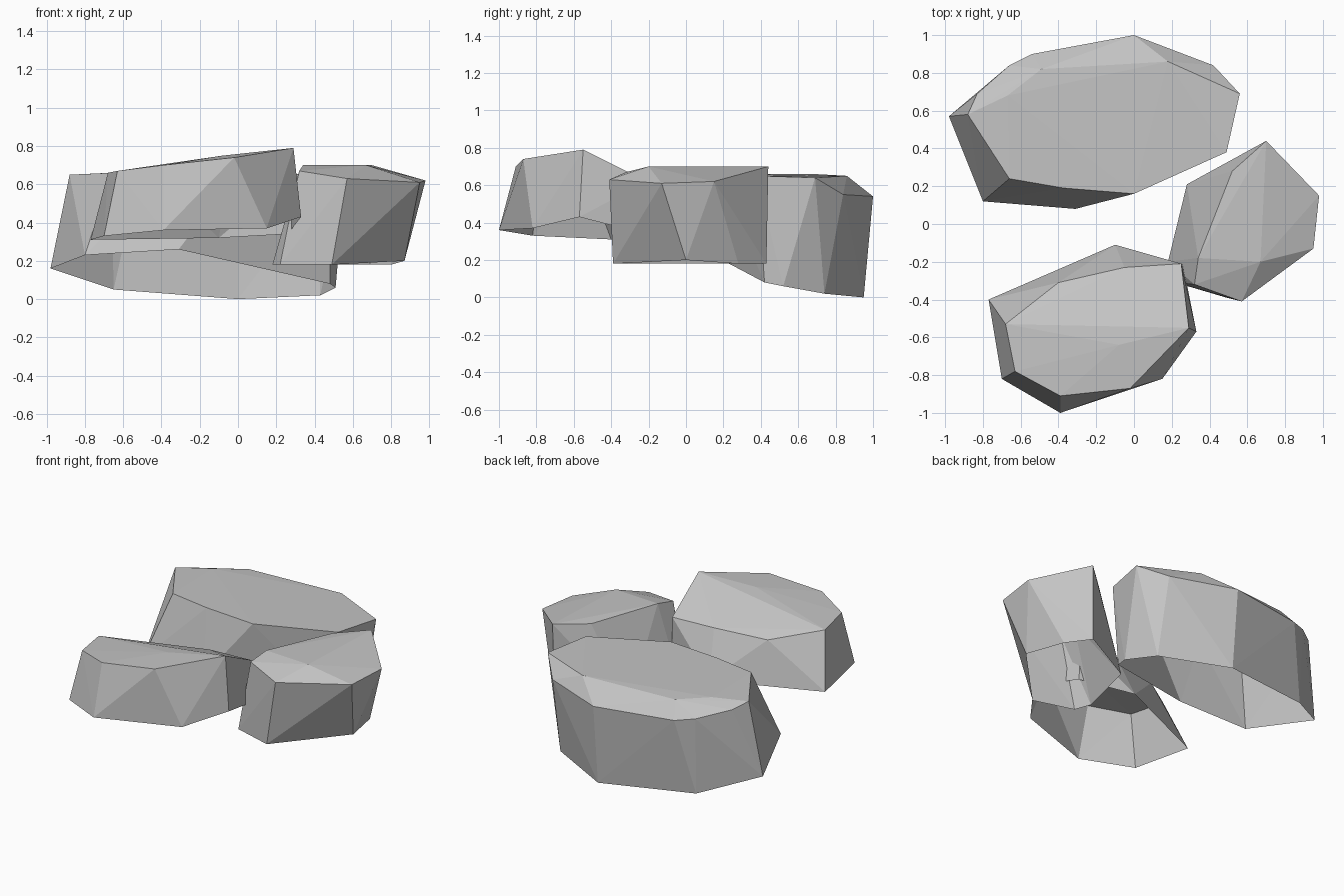
import bpy
import bmesh
from mathutils import Vector

# Remove the default object only
default_cube = bpy.data.objects.get("Cube")
if default_cube:
    bpy.data.objects.remove(default_cube, do_unlink=True)

# Single stone colour
STONE = (0.55, 0.55, 0.55, 1.0)
stone = bpy.data.materials.new("grey_stone")
stone.use_nodes = True
stone.diffuse_color = STONE
stone_shader = next(n for n in stone.node_tree.nodes if n.type == 'BSDF_PRINCIPLED')
stone_shader.inputs["Base Color"].default_value = STONE
stone_shader.inputs["Roughness"].default_value = 0.9


def make_rock(name, crown, shoulder, base):
    """Wrap a faceted shell, open below, around three rings of corners in hundredths."""
    bm = bmesh.new()
    for corner in crown + shoulder:
        bm.verts.new(Vector(corner) / 100)
    rim = {bm.verts.new(Vector(corner) / 100) for corner in base}
    hull = bmesh.ops.convex_hull(bm, input=bm.verts[:], use_existing_faces=False)
    bmesh.ops.recalc_face_normals(bm, faces=bm.faces[:])

    # Open the underside: every face that touches only the base ring
    underside = [face for face in bm.faces if rim.issuperset(face.verts)]
    bmesh.ops.delete(bm, geom=underside, context='FACES')

    # Drop corners that ended up inside the hull
    loose = [vert for vert in bm.verts if not vert.link_faces]
    bmesh.ops.delete(bm, geom=loose, context='VERTS')

    mesh = bpy.data.meshes.new(name)
    bm.to_mesh(mesh)
    bm.free()
    mesh.materials.append(stone)
    mesh.shade_flat()
    rock = bpy.data.objects.new(name, mesh)
    bpy.context.scene.collection.objects.link(rock)


# Large slab at the back, with a bevelled rear rim and a base sinking backwards
make_rock(
    "back_rock",
    crown=[(-88, 58, 65), (-66, 24, 66), (-37, 19, 66), (0, 16, 66), (49, 38, 65),
           (56, 69, 64), (18, 86, 65), (-49, 82, 65), (-67, 68, 66)],
    shoulder=[(-83, 69, 62), (-66, 84, 57), (-54, 90, 55), (0, 100, 54), (42, 84, 55)],
    base=[(-98, 57, 16), (-80, 12, 23), (-31, 8, 26), (48, 42, 8),
          (51, 52, 6), (43, 74, 2), (0, 95, 0), (-65, 82, 5)],
)

# Raised boulder at the front, with a top that falls away to the rear
make_rock(
    "front_rock",
    crown=[(-63, -78, 67), (-39, -91, 70), (-2, -87, 74), (29, -55, 79),
           (-8, -64, 75), (-68, -53, 66)],
    shoulder=[(25, -21, 62), (-5, -23, 62), (-40, -31, 60)],
    base=[(-77, -40, 31), (-70, -82, 33), (-39, -100, 36), (15, -82, 37),
          (33, -57, 43), (26, -22, 34), (-10, -11, 32)],
)

# Smaller block at the side, with a chamfered outer rim
make_rock(
    "side_rock",
    crown=[(34, -18, 70), (67, -20, 70), (70, 44, 70), (52, 28, 69)],
    shoulder=[(32, -32, 67), (57, -41, 63), (95, -13, 61), (98, 15, 62)],
    base=[(18, -20, 18), (22, -31, 18), (49, -39, 18), (87, 0, 20),
          (80, 28, 18), (69, 43, 18), (28, 21, 18)],
)
